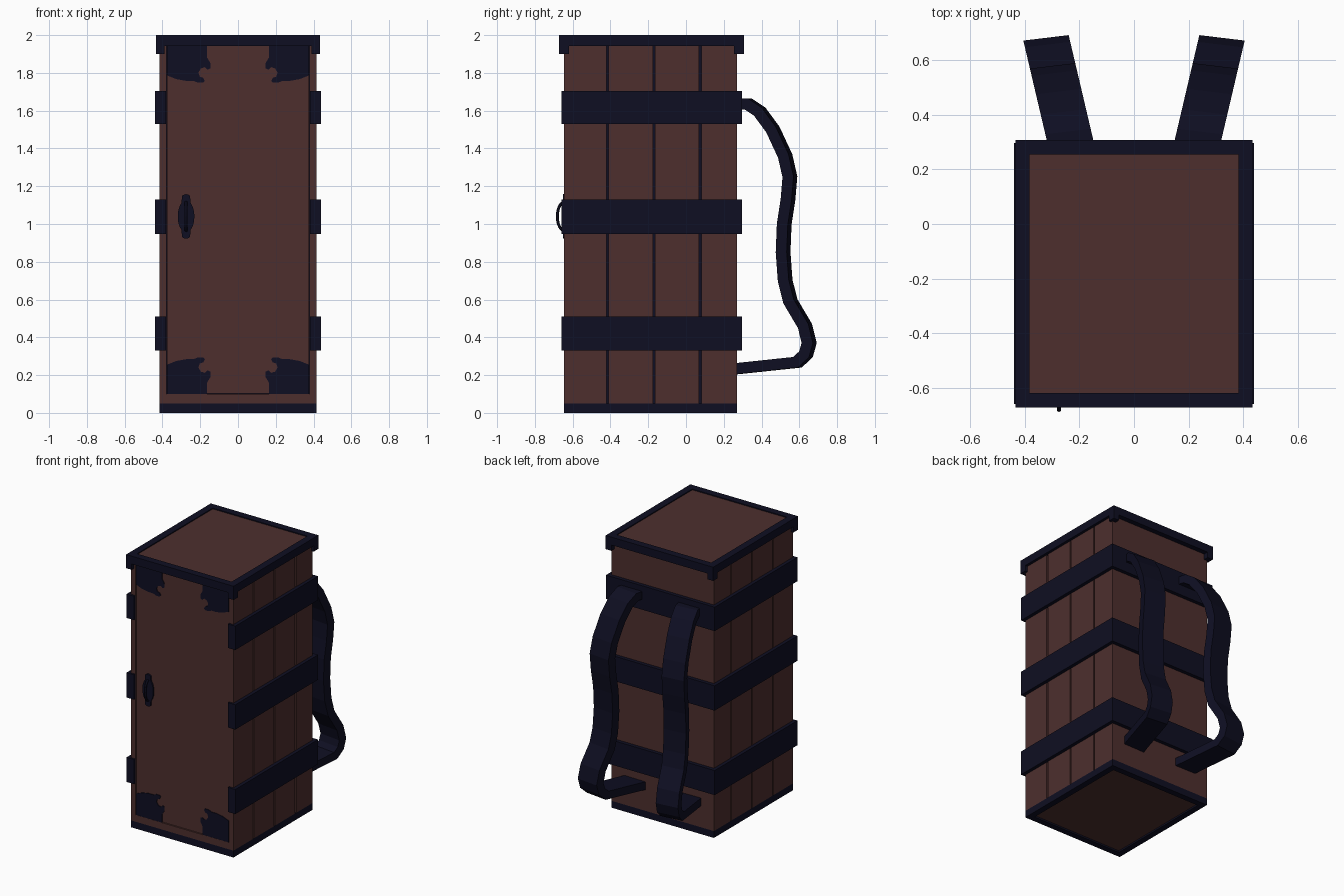
import bpy, bmesh, math
from mathutils import Vector

if "Cube" in bpy.data.objects:
    bpy.data.objects.remove(bpy.data.objects["Cube"])


def material(name, rgb):
    m = bpy.data.materials.new(name)
    m.diffuse_color = (*rgb, 1)
    m.use_nodes = True
    m.node_tree.nodes["Principled BSDF"].inputs["Base Color"].default_value = m.diffuse_color
    return m


WOOD = material("dark_red_wood", (0.075, 0.028, 0.027))
IRON = material("navy_iron", (0.0045, 0.0045, 0.016))


def finish(name, bm, mat):
    bmesh.ops.recalc_face_normals(bm, faces=bm.faces)
    me = bpy.data.meshes.new(name)
    bm.to_mesh(me)
    bm.free()
    me.materials.append(mat)
    ob = bpy.data.objects.new(name, me)
    bpy.context.collection.objects.link(ob)
    return ob


def boxes(name, items, mat):
    """One object from boxes given as (x0, x1, y0, y1, z0, z1)."""
    bm = bmesh.new()
    for x0, x1, y0, y1, z0, z1 in items:
        for v in bmesh.ops.create_cube(bm, size=1)["verts"]:
            v.co = Vector((x1 if v.co.x > 0 else x0,
                           y1 if v.co.y > 0 else y0,
                           z1 if v.co.z > 0 else z0))
    return finish(name, bm, mat)


def both(b):
    """A box and its mirror image across x = 0."""
    return [b, (-b[1], -b[0]) + b[2:]]


def frame(x, y0, y1, z0, z1, w):
    """Four bars forming a horizontal rectangular frame."""
    return both((x - w, x, y0, y1, z0, z1)) + [
        (w - x, x - w, y0, y0 + w, z0, z1), (w - x, x - w, y1 - w, y1, z0, z1)]


def plate(name, pts, y0, y1, mat):
    """Extrude an (x, z) outline along y."""
    bm = bmesh.new()
    f = bm.faces.new([bm.verts.new((x, y0, z)) for x, z in pts])
    ext = bmesh.ops.extrude_face_region(bm, geom=[f])["geom"]
    for v in ext:
        if isinstance(v, bmesh.types.BMVert):
            v.co.y = y1
    return finish(name, bm, mat)


# Body: dark core seen through the gaps, planked sides, plain back
boxes("core", [(-0.405, 0.405, -0.63, 0.26, 0.03, 1.96)], IRON)
grooves = [-0.415, -0.17, 0.075]
starts = [-0.645] + [g + 0.006 for g in grooves]
ends = [g - 0.006 for g in grooves] + [0.27]
planks = []
for a, b in zip(starts, ends):
    planks += both((0.40, 0.415, a, b, 0.05, 1.945))
boxes("side_planks", planks, WOOD)
boxes("back_panel", [(-0.40, 0.40, 0.25, 0.27, 0.05, 1.945)], WOOD)

# Front: door frame and slightly recessed door
boxes("door_frame", both((0.378, 0.40, -0.645, -0.62, 0.05, 1.945))
      + [(-0.378, 0.378, -0.645, -0.62, 0.05, 0.10)], WOOD)
boxes("door", [(-0.375, 0.375, -0.639, -0.62, 0.103, 1.945)], WOOD)

# Base and lid with their trims
boxes("base_trim", frame(0.415, -0.645, 0.27, 0, 0.05, 0.045), IRON)
boxes("base_panel", [(-0.372, 0.372, -0.602, 0.227, 0.012, 0.04)], WOOD)
rim = frame(0.435, -0.672, 0.307, 1.942, 2.0, 0.052)
for y0, y1 in ((-0.672, -0.62), (0.255, 0.307)):
    rim += both((0.39, 0.435, y0, y1, 1.90, 1.942))
boxes("lid_rim", rim, IRON)
boxes("lid_panel", [(-0.385, 0.385, -0.622, 0.257, 1.95, 1.993)], WOOD)

# Iron bands wrapping sides, back and the front corners
for i, (z0, z1) in enumerate(((0.33, 0.51), (0.948, 1.13), (1.53, 1.705))):
    boxes(f"band_{i + 1}", both((0.41, 0.44, -0.66, 0.297, z0, z1))
          + both((0.38, 0.41, -0.66, -0.64, z0, z1))
          + [(-0.41, 0.41, 0.26, 0.297, z0, z1)], IRON)

# Ornate corner brackets on the door, outline measured from the corner
bracket = [(0, 0), (.212, 0), (.212, .06), (.23, .09), (.23, .118), (.215, .125),
           (.2, .112), (.18, .118), (.166, .14), (.174, .162), (.192, .168),
           (.2, .184), (.192, .194), (.165, .194), (.14, .184), (.1, .184),
           (.05, .175), (0, .155)]
for sx, h in ((-1, "left"), (1, "right")):
    for z, sz, v in ((0.10, 1, "bottom"), (1.942, -1, "top")):
        plate(f"bracket_{v}_{h}",
              [(sx * (0.376 - u), z + sz * w) for u, w in bracket],
              -0.644, -0.635, IRON)

# Handle: oval backplate with finials and a thin pull loop
HX, HZ = -0.275, 1.04
outline = []
for i in range(32):
    a = 2 * math.pi * i / 32
    s, c = math.sin(a), math.cos(a)
    tip = abs(s) > 0.9
    outline.append((HX + (0.055 if tip else 0.044) * c,
                    HZ + (0.118 if tip else 0.085) * s))
plate("handle_plate", outline, -0.65, -0.635, IRON)
bm = bmesh.new()
rings = []
for i in range(13):
    a = math.pi * i / 12
    ring = []
    for k in range(6):
        b = 2 * math.pi * k / 6
        r = 0.008 * math.cos(b)
        ring.append(bm.verts.new((HX + 0.009 * math.sin(b),
                                  -0.645 - (0.036 + r) * math.sin(a),
                                  HZ - (0.075 + r) * math.cos(a))))
    rings.append(ring)
for p, q in zip(rings, rings[1:]):
    for k in range(6):
        bm.faces.new((p[k], p[k - 1], q[k - 1], q[k]))
finish("handle_loop", bm, IRON)

# Shoulder straps: flat section swept along a (y, z) path, splayed outwards
path = [(.27, 1.635), (.33, 1.635), (.39, 1.595), (.46, 1.50), (.525, 1.36),
        (.55, 1.25), (.54, 1.13), (.52, 1.0), (.514, .85), (.525, .70),
        (.553, .59), (.63, .46), (.652, .37), (.635, .31), (.59, .268), (.25, .232)]


def strap(name, side):
    bm = bmesh.new()
    pts = [Vector(p) for p in path]
    rings = []
    for i, p in enumerate(pts):
        d0 = (p - pts[max(i - 1, 0)]).normalized()
        d1 = (pts[min(i + 1, len(pts) - 1)] - p).normalized()
        t = (d0 + d1).normalized()
        n = Vector((-t.y, t.x))
        half = 0.029 / max(0.6, n.dot(Vector((-d1.y, d1.x)))) if d1.length else 0.029
        ring = []
        for w, o in ((-1, -half), (1, -half), (1, half), (-1, half)):
            q = p + n * o
            x = 0.235 + 0.235 * (q.x - 0.31) + w * 0.083
            ring.append(bm.verts.new((side * x, q.x - w * 0.01, q.y)))
        rings.append(ring)
    for a, b in zip(rings, rings[1:]):
        for k in range(4):
            bm.faces.new((a[k], a[k - 1], b[k - 1], b[k]))
    bm.faces.new(rings[0])
    bm.faces.new(rings[-1])
    finish(name, bm, IRON)


strap("strap_left", -1)
strap("strap_right", 1)
